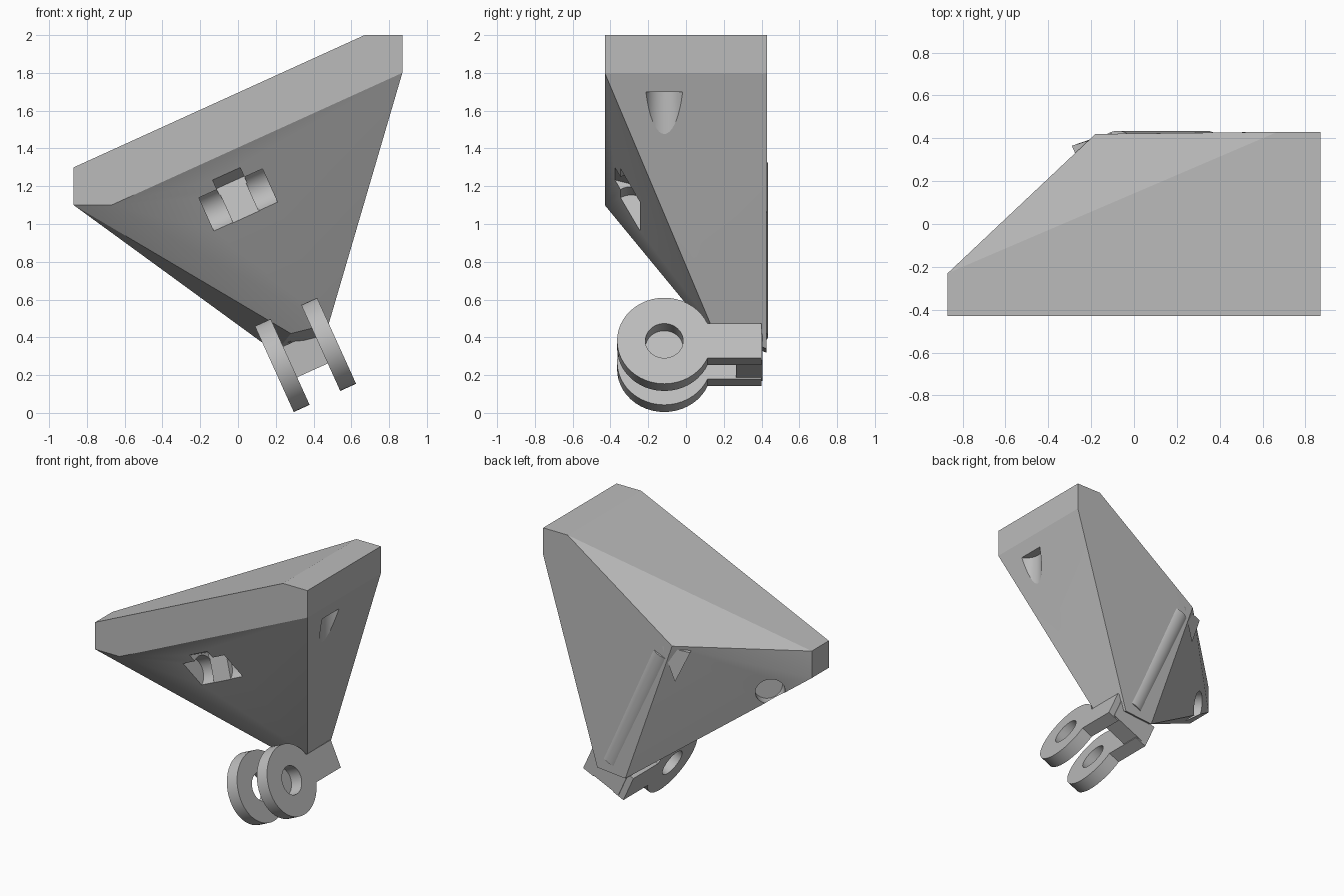
import bpy, bmesh, math
from mathutils import Vector, Matrix

cube = bpy.data.objects.get("Cube")
if cube:
    bpy.data.objects.remove(cube, do_unlink=True)

grey = bpy.data.materials.new("plain_grey")
grey.use_nodes = True
grey.diffuse_color = (0.5, 0.5, 0.5, 1)
grey.node_tree.nodes["Principled BSDF"].inputs["Base Color"].default_value = (0.5, 0.5, 0.5, 1)

# The hinge axis runs parallel to the slanted top edge
TILT = Matrix.Rotation(-math.radians(24.4), 4, "Y")
ALONG = TILT @ Vector((1, 0, 0))


def finish(bm, name):
    mesh = bpy.data.meshes.new(name)
    bmesh.ops.recalc_face_normals(bm, faces=bm.faces)
    bm.to_mesh(mesh)
    bm.free()
    mesh.materials.append(grey)
    obj = bpy.data.objects.new(name, mesh)
    bpy.context.collection.objects.link(obj)
    return obj


def hull(name, points):
    bm = bmesh.new()
    for p in points:
        bm.verts.new(p)
    result = bmesh.ops.convex_hull(bm, input=bm.verts)
    bmesh.ops.delete(bm, geom=list({g for g in result["geom_interior"] if isinstance(g, bmesh.types.BMVert)}), context="VERTS")
    return finish(bm, name)


def cylinder(name, centre, radius, length, turn):
    bm = bmesh.new()
    bmesh.ops.create_cone(bm, cap_ends=True, segments=48, radius1=radius, radius2=radius,
                          depth=length, matrix=Matrix.Translation(centre) @ turn)
    return finish(bm, name)


def box(name, centre, size, turn=TILT):
    bm = bmesh.new()
    bmesh.ops.create_cube(bm, size=1, matrix=Matrix.Translation(centre) @ turn @ Matrix.Diagonal((*size, 1)))
    return finish(bm, name)


def combine(target, tool, operation):
    mod = target.modifiers.new(operation.lower(), "BOOLEAN")
    mod.operation, mod.object, mod.solver = operation, tool, "EXACT"
    bpy.context.view_layer.objects.active = target
    bpy.ops.object.modifier_apply(modifier=mod.name)
    bpy.data.objects.remove(tool, do_unlink=True)


def smooth(obj):
    bpy.ops.object.select_all(action="DESELECT")
    obj.select_set(True)
    bpy.context.view_layer.objects.active = obj
    bpy.ops.object.shade_smooth_by_angle(angle=math.radians(15))


# Cylinder along the hinge axis
AXLE = TILT @ Matrix.Rotation(math.pi / 2, 4, "Y")

# Wedge body with blunt corners
body = hull("body", [
    (-.87, -.43, 1.1), (-.87, -.43, 1.3), (.67, -.43, 2), (.87, -.43, 2),
    (.87, -.43, 1.8), (-.67, -.43, 1.1), (-.87, -.23, 1.1), (-.87, -.23, 1.3),
    (.87, .43, 1.8), (.87, .43, 2), (.67, .43, 2), (-.18, .42, 1.4),
    (.48, .13, .47), (.43, .425, .34), (.2, .425, .32), (.28, .13, .42)])

# Drilled pockets in the right and left sides
combine(body, cylinder("right_pocket", (.88, -.115, 1.5), .105, .4, Matrix.Identity(4)), "DIFFERENCE")
outward = Vector((-.69, .73, 0)).to_track_quat("Z", "Y").to_matrix().to_4x4()
combine(body, cylinder("left_pocket", (-.67, -.04, 1.0), .1, .3, outward), "DIFFERENCE")

# Receiving slots for a fork, with a deeper slanted notch between them
socket = Vector((0, -.29, 1.13))
for side in (-1, 1):
    combine(body, cylinder("slot", socket + ALONG * .13 * side, .11, .11, AXLE), "DIFFERENCE")
lean = TILT @ Matrix.Rotation(-math.radians(15), 4, "X")
combine(body, box("notch", socket + Vector((0, -.07, 0)), (.16, .28, .28), lean), "DIFFERENCE")
smooth(body)

# Shallow rod along the back and a small wedge at the rear corner
smooth(cylinder("back_rod", (.13, .335, .86), .1, 1.0, TILT))
hull("corner_nub", [(-.1, .425, 1.38), (-.29, .365, 1.36), (-.27, .32, 1.36),
                    (-.15, .4, 1.36), (-.19, .4, 1.13)])

# Hinge fork: two ringed arms joined by a base block
fork = Vector((.357, -.115, .307))
for side, name in ((-1, "left_fork_ring"), (1, "right_fork_ring")):
    centre = fork + ALONG * .135 * side
    ring = cylinder(name, centre, .25, .092, AXLE)
    combine(ring, box("arm", centre + Vector((0, .345, 0)), (.092, .34, .2)), "UNION")
    combine(ring, cylinder("bore", centre, .1, .3, AXLE), "DIFFERENCE")
    smooth(ring)
box("fork_base", fork + Vector((0, .45, 0)), (.27, .14, .18))
